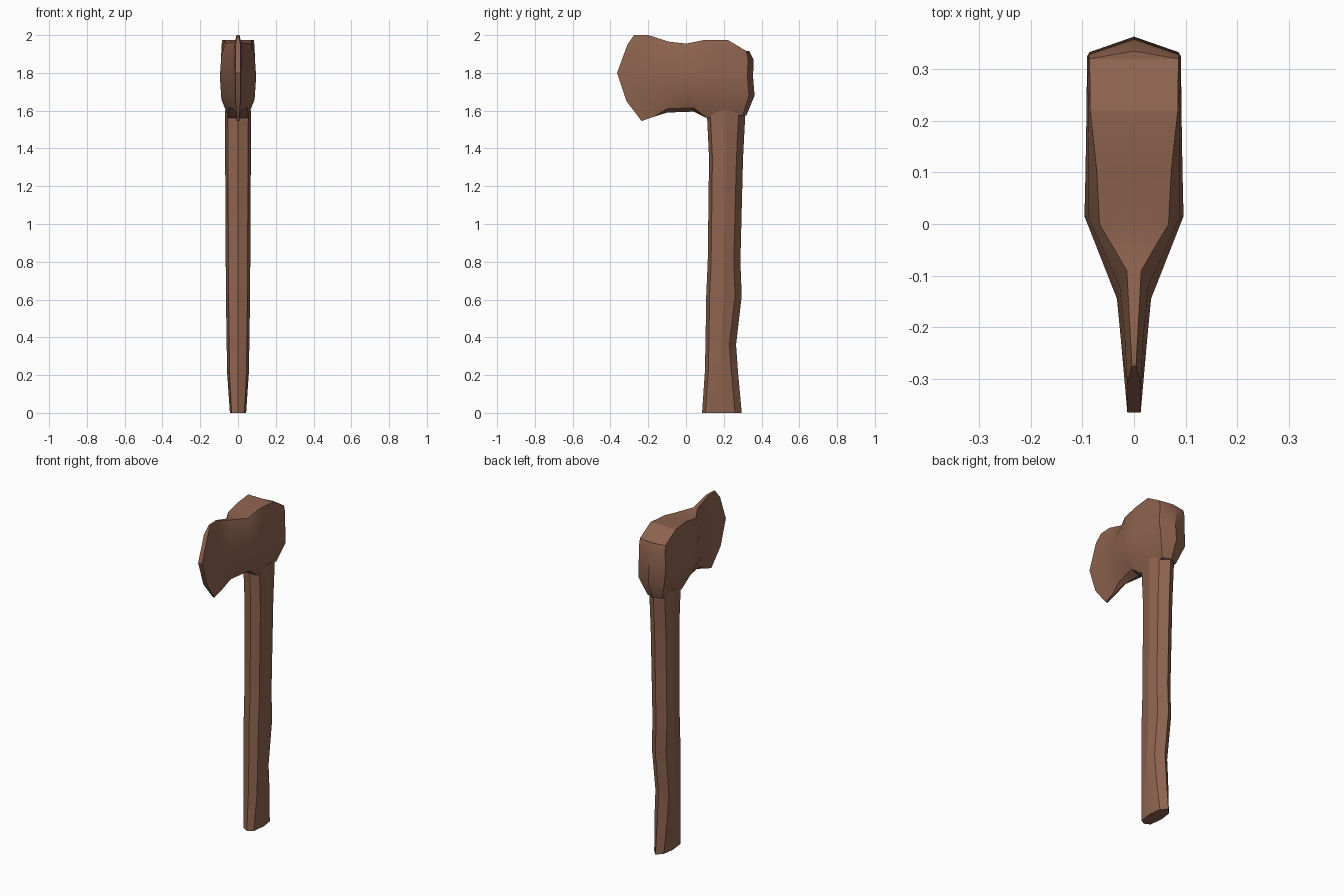
import bpy, bmesh, math

if "Cube" in bpy.data.objects:
    bpy.data.objects.remove(bpy.data.objects["Cube"])

brown = bpy.data.materials.new("brown")
brown.diffuse_color = (0.27, 0.125, 0.078, 1)
brown.use_nodes = True
brown.node_tree.nodes["Principled BSDF"].inputs["Base Color"].default_value = brown.diffuse_color


def half_grid(name, columns, closed_ends, angle):
    """Skin neighbouring columns of points on the +x half, then mirror across x."""
    bm = bmesh.new()
    grid = [[bm.verts.new(p) for p in col] for col in columns]
    for a, b in zip(grid, grid[1:]):
        for i in range(len(a) - 1):
            bm.faces.new((a[i], a[i + 1], b[i + 1], b[i]))
    if closed_ends:
        bm.faces.new(grid[0])
        bm.faces.new(grid[-1])
    # mirrored half
    geom = bm.verts[:] + bm.edges[:] + bm.faces[:]
    copy = bmesh.ops.duplicate(bm, geom=geom)["geom"]
    for v in copy:
        if isinstance(v, bmesh.types.BMVert):
            v.co.x = -v.co.x
    bmesh.ops.remove_doubles(bm, verts=bm.verts[:], dist=0.0005)
    bmesh.ops.dissolve_degenerate(bm, edges=bm.edges[:], dist=0.0005)
    bmesh.ops.recalc_face_normals(bm, faces=bm.faces[:])
    mesh = bpy.data.meshes.new(name)
    bm.to_mesh(mesh)
    bm.free()
    mesh.materials.append(brown)
    ob = bpy.data.objects.new(name, mesh)
    bpy.context.collection.objects.link(ob)
    bpy.ops.object.select_all(action='DESELECT')
    ob.select_set(True)
    bpy.context.view_layer.objects.active = ob
    bpy.ops.object.shade_smooth_by_angle(angle=math.radians(angle))
    return ob


# Axe head: stations from cutting edge to poll, each (half width, y, z) top to bottom
stations = [
    [(.004, -.275, 2.0), (.013, -.31, 1.95), (.013, -.365, 1.80), (.013, -.315, 1.65), (.006, -.235, 1.545)],
    [(.008, -.20, 2.0), (.018, -.22, 1.93), (.024, -.24, 1.79), (.022, -.21, 1.66), (.010, -.17, 1.568)],
    [(.014, -.09, 1.965), (.028, -.12, 1.91), (.033, -.145, 1.78), (.030, -.12, 1.67), (.022, -.10, 1.61)],
    [(.067, .0, 1.955), (.088, .01, 1.90), (.096, .015, 1.78), (.090, .02, 1.69), (.050, .04, 1.615)],
    [(.072, .10, 1.975), (.088, .10, 1.90), (.094, .10, 1.78), (.088, .10, 1.66), (.048, .11, 1.56)],
    [(.085, .22, 1.975), (.089, .22, 1.90), (.092, .22, 1.78), (.088, .22, 1.66), (.050, .22, 1.565)],
    [(.086, .32, 1.915), (.088, .328, 1.87), (.091, .325, 1.78), (.086, .333, 1.68), (.050, .30, 1.575)],
]
poll_ridge = [(0, .335, 1.915), (0, .358, 1.87), (0, .355, 1.78), (0, .363, 1.68), (0, .32, 1.575)]
edge_line = [(0, y, z) for _, y, z in stations[0]]


def capped(col):
    """Add centre-line points above and below; the belly is slightly keeled."""
    (_, yt, zt), (_, yb, zb) = col[0], col[-1]
    drop = 0.02 if -.15 < yb < .05 else 0
    return [(0, yt, zt)] + col + [(0, yb, zb - drop)]


half_grid("axe_head", [capped(c) for c in [edge_line] + stations + [poll_ridge]], False, 30)

# Handle: (z, front y, back y, half width), faceted and gently curved
rings = [(0, .085, .295, .043), (.22, .10, .275, .058), (.36, .103, .265, .060),
         (.62, .107, .295, .064), (.80, .115, .288, .065), (1.35, .122, .302, .068),
         (1.60, .11, .315, .070)]
half_grid("handle", [[(0, f, z), (.78 * w, f + .018, z), (w, (f + b) / 2, z),
                      (.75 * w, b - .035, z), (0, b, z)] for z, f, b, w in rings], True, 20)
